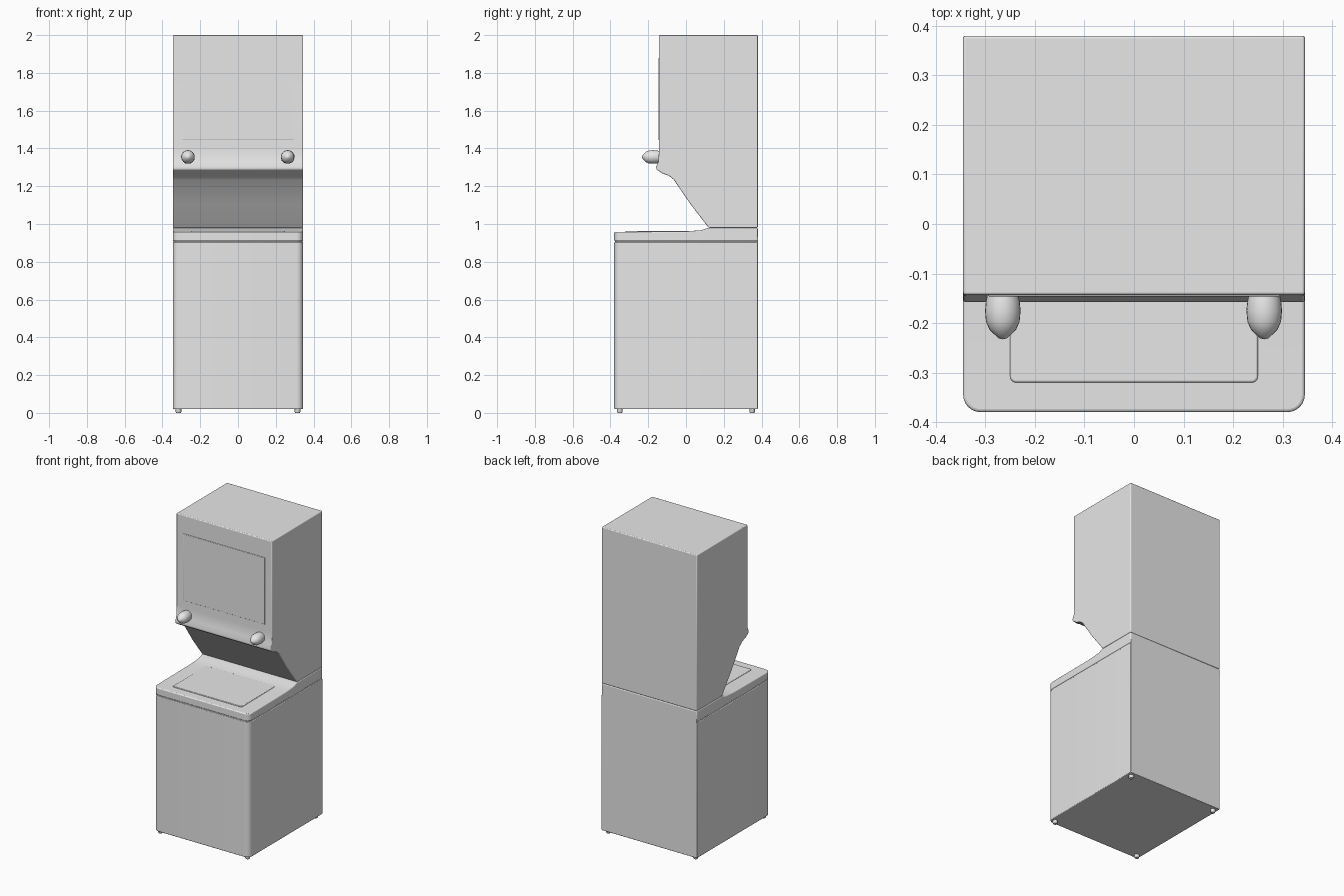
import bpy, bmesh, math
from mathutils import Matrix

if "Cube" in bpy.data.objects:
    bpy.data.objects.remove(bpy.data.objects["Cube"], do_unlink=True)

grey = bpy.data.materials.new("light grey enamel")
grey.use_nodes = True
grey.diffuse_color = (0.8, 0.8, 0.8, 1)
grey.node_tree.nodes["Principled BSDF"].inputs["Base Color"].default_value = (0.8, 0.8, 0.8, 1)

HALF = 0.345    # half width of the cabinets
FRONT = -0.38
BACK = 0.38


def finish(name, bm, bevel=0.0):
    """Turn a bmesh into a smooth-shaded object with softened edges."""
    bmesh.ops.recalc_face_normals(bm, faces=bm.faces)
    mesh = bpy.data.meshes.new(name)
    bm.to_mesh(mesh)
    bm.free()
    mesh.materials.append(grey)
    obj = bpy.data.objects.new(name, mesh)
    bpy.context.collection.objects.link(obj)
    if bevel:
        mod = obj.modifiers.new("soft edges", "BEVEL")
        mod.width, mod.segments, mod.limit_method = bevel, 3, "ANGLE"
        mod.angle_limit = math.radians(35)
    bpy.ops.object.select_all(action="DESELECT")
    bpy.context.view_layer.objects.active = obj
    obj.select_set(True)
    bpy.ops.object.shade_smooth_by_angle(angle=math.radians(35))
    return obj


def prism(name, profile, half=HALF, bevel=0.006, corner=0.0):
    """Extrude a (y, z) side profile across x; corner rounds the upright front edges."""
    bm = bmesh.new()
    face = bm.faces.new([bm.verts.new((-half, y, z)) for y, z in profile])
    new = bmesh.ops.extrude_face_region(bm, geom=[face])["geom"]
    bmesh.ops.translate(bm, vec=(2 * half, 0, 0),
                        verts=[v for v in new if isinstance(v, bmesh.types.BMVert)])
    if corner:
        front = min(v.co.y for v in bm.verts)
        edges = [e for e in bm.edges
                 if all(abs(v.co.y - front) < 1e-4 for v in e.verts)
                 and abs(e.verts[0].co.x - e.verts[1].co.x) < 1e-4]
        bmesh.ops.bevel(bm, geom=edges, offset=corner, segments=6, profile=0.5, affect="EDGES")
    return finish(name, bm, bevel)


def box(name, half, y0, y1, z0, z1, **kw):
    return prism(name, [(y0, z0), (y1, z0), (y1, z1), (y0, z1)], half, **kw)


def lathe(name, profile, matrix, steps=24):
    """Spin a (radius, height) profile round its own axis, then place it."""
    bm = bmesh.new()
    verts = [bm.verts.new((r, 0, h)) for r, h in profile]
    edges = [bm.edges.new(pair) for pair in zip(verts, verts[1:])]
    bmesh.ops.spin(bm, geom=verts + edges, axis=(0, 0, 1), cent=(0, 0, 0),
                   steps=steps, angle=math.tau)
    bmesh.ops.remove_doubles(bm, verts=bm.verts, dist=1e-5)
    bmesh.ops.transform(bm, matrix=matrix, verts=bm.verts)
    return finish(name, bm)


# Washer cabinet, with a narrow shadow gap below its top
box("washer_body", HALF, FRONT, BACK, 0.02, 0.904, corner=0.035, bevel=0.004)
box("washer_gap_core", HALF - 0.004, FRONT + 0.004, BACK, 0.88, 0.93, corner=0.035, bevel=0)
prism("washer_top", [(FRONT, 0.909), (BACK, 0.909), (BACK, 0.98), (0.12, 0.98),
                     (0.08, 0.967), (0.0, 0.961), (FRONT, 0.958)],
      corner=0.035, bevel=0.006)
box("washer_lid", 0.25, -0.32, 0.03, 0.95, 0.964, bevel=0.004, corner=0.012)

# Dryer cabinet with the sloping underside and the control lip
prism("dryer_body", [(BACK, 0.98), (0.12, 0.98), (0.02, 1.11), (-0.065, 1.235), (-0.09, 1.255),
                     (-0.125, 1.268), (-0.156, 1.288), (-0.158, 1.302),
                     (-0.146, 1.33), (-0.143, 1.40), (-0.143, 2.0), (BACK, 2.0)],
      bevel=0.005)
box("dryer_door", 0.295, -0.146, -0.13, 1.445, 1.88, bevel=0.002)

# Control knobs
knob = [(0, -0.01), (0.03, -0.01), (0.034, 0.01), (0.036, 0.03), (0.034, 0.052),
        (0.027, 0.068), (0.017, 0.078), (0.008, 0.086), (0, 0.088)]
for side, x in (("right", -0.265), ("left", 0.263)):
    lathe(side + "_knob", knob,
          Matrix.Translation((x, -0.145, 1.355)) @ Matrix.Rotation(math.pi / 2, 4, "X"))

# Small levelling feet
foot = [(0, 0), (0.012, 0), (0.015, 0.006), (0.015, 0.03), (0, 0.03)]
for side, x in (("right", -0.315), ("left", 0.315)):
    for end, y in (("front", -0.35), ("back", 0.35)):
        lathe(f"{end}_{side}_foot", foot, Matrix.Translation((x, y, 0)), 16)
